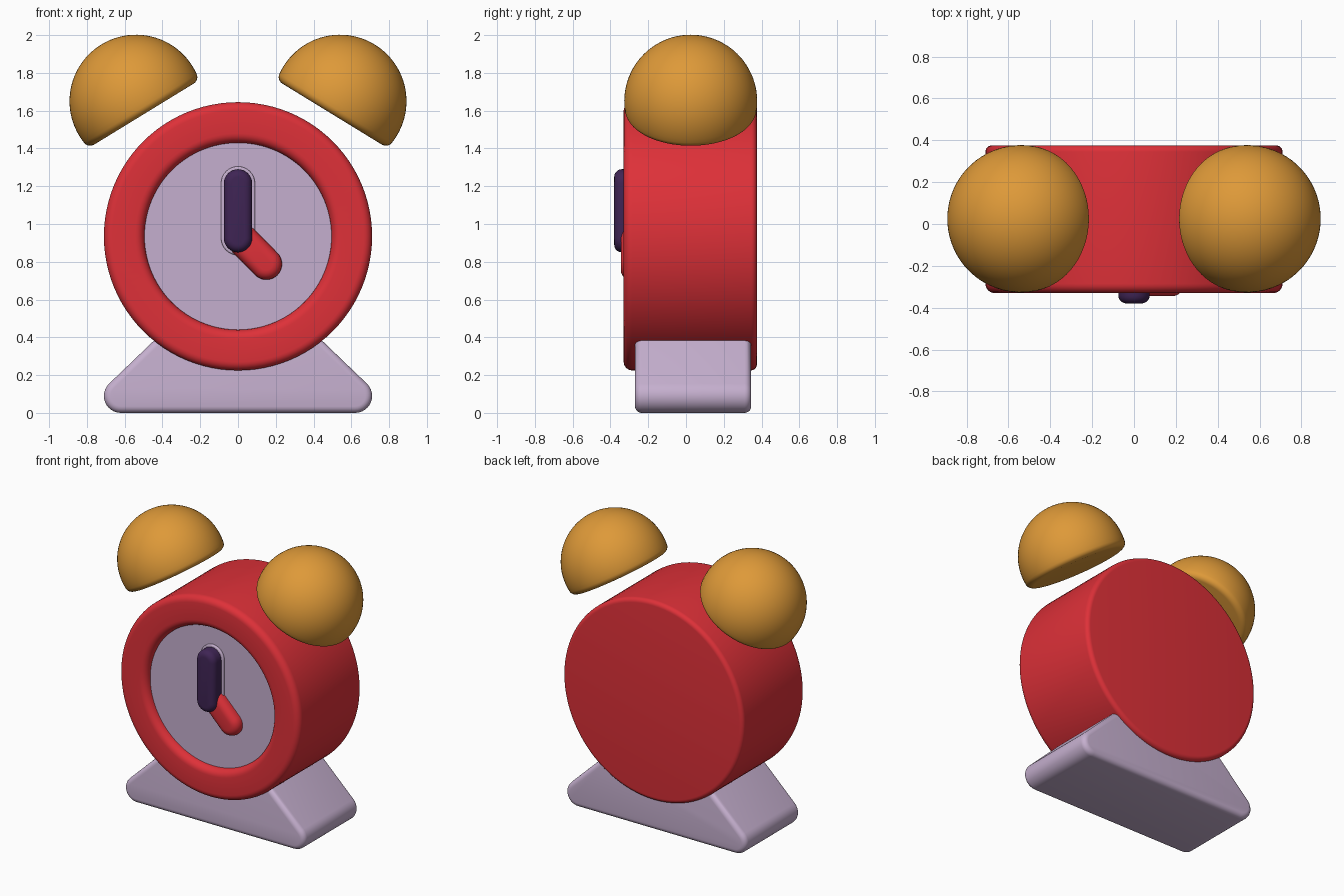
import bpy, bmesh, math
from mathutils import Matrix

if "Cube" in bpy.data.objects:
    bpy.data.objects.remove(bpy.data.objects["Cube"])


def material(name, rgb):
    m = bpy.data.materials.new(name)
    m.diffuse_color = (*rgb, 1)
    m.use_nodes = True
    m.node_tree.nodes["Principled BSDF"].inputs["Base Color"].default_value = m.diffuse_color
    return m


RED = material("red", (0.73, 0.030, 0.040))
GOLD = material("gold", (0.73, 0.32, 0.040))
LAVENDER = material("lavender", (0.56, 0.43, 0.62))
PURPLE = material("dark_purple", (0.050, 0.018, 0.090))


def arc(cx, cy, r, a0, a1, n=6):
    angles = [math.radians(a0 + (a1 - a0) * i / n) for i in range(n + 1)]
    return [(cx + r * math.cos(a), cy + r * math.sin(a)) for a in angles]


def finish(name, bm, mats):
    bmesh.ops.recalc_face_normals(bm, faces=bm.faces)
    me = bpy.data.meshes.new(name)
    bm.to_mesh(me)
    bm.free()
    for m in mats:
        me.materials.append(m)
    ob = bpy.data.objects.new(name, me)
    bpy.context.collection.objects.link(ob)
    bpy.ops.object.select_all(action='DESELECT')
    ob.select_set(True)
    bpy.context.view_layer.objects.active = ob
    bpy.ops.object.shade_smooth_by_angle(angle=math.radians(35))
    return ob


def lathe(profile, steps=96):
    """Spin an (r, z) profile around z."""
    bm = bmesh.new()
    vs = [bm.verts.new((r, 0, z)) for r, z in profile]
    es = [bm.edges.new(p) for p in zip(vs, vs[1:])]
    bmesh.ops.spin(bm, geom=vs + es, cent=(0, 0, 0), axis=(0, 0, 1),
                   angle=math.tau, steps=steps, use_duplicate=False)
    bmesh.ops.remove_doubles(bm, verts=bm.verts, dist=1e-5)
    return bm


def prism(name, outline, front, back, bevel, mat, both=False):
    """Extrude an (x, z) outline along y and round its end edges."""
    bm = bmesh.new()
    face = bm.faces.new([bm.verts.new((x, front, z)) for x, z in outline])
    new = bmesh.ops.extrude_face_region(bm, geom=[face], use_keep_orig=True)["geom"]
    bmesh.ops.translate(bm, vec=(0, back - front, 0),
                        verts=[g for g in new if isinstance(g, bmesh.types.BMVert)])
    bmesh.ops.recalc_face_normals(bm, faces=bm.faces)
    ends = [front, back] if both else [front]
    edges = [e for e in bm.edges
             if any(all(abs(v.co.y - y) < 1e-5 for v in e.verts) for y in ends)]
    bmesh.ops.bevel(bm, geom=edges, offset=bevel, segments=5, profile=0.5, affect='EDGES')
    return finish(name, bm, [mat])


def capsule(x0, z0, x1, z1, r):
    a = math.degrees(math.atan2(z1 - z0, x1 - x0))
    return arc(x1, z1, r, a - 90, a + 90, 16) + arc(x0, z0, r, a + 90, a + 270, 16)


CZ = 0.935   # height of the clock centre

# Round case with rolled front rim and sunken dial
body = lathe([(0, -0.375)] + arc(0.68, -0.345, 0.03, -90, 0)
             + arc(0.665, 0.285, 0.045, 0, 90)
             + arc(0.545, 0.28, 0.05, 90, 180) + [(0, 0.28)])
for f in body.faces:
    c = f.calc_center_median()
    if c.z > 0.2799 and c.xy.length < 0.494 and abs(f.normal.z) > 0.99:
        f.material_index = 1
body.transform(Matrix.Translation((0, 0, CZ)) @ Matrix.Rotation(math.pi / 2, 4, 'X'))
finish("clock_case", body, [RED, LAVENDER])

# Two tilted bells
for side, s in (("left", -1), ("right", 1)):
    bell = lathe([(0, -0.08)] + arc(0.3094, -0.04, 0.04, -90, -7.4)
                 + arc(0, 0, 0.352, -7.4, 90, 24)[1:], 64)
    bell.transform(Matrix.Translation((s * 0.54, 0.025, 1.65))
                   @ Matrix.Rotation(s * math.radians(31.5), 4, 'Y'))
    finish(side + "_bell", bell, [GOLD])

# Base with sloped, rounded shoulders
half = arc(0.62, 0.09, 0.09, -90, 46, 12) + [(0.406, 0.42)]
prism("base", half + [(-x, z) for x, z in reversed(half)],
      -0.27, 0.345, 0.035, LAVENDER, both=True)

# Hands, with a thin raised surround behind the minute hand
prism("minute_hand_surround", capsule(0, 0.925, 0, 1.215, 0.09), -0.295, -0.275, 0.008, LAVENDER)
prism("hour_hand", capsule(0.03, 0.91, 0.15, 0.788, 0.083), -0.345, -0.275, 0.05, RED)
prism("minute_hand", capsule(0, 0.925, 0, 1.215, 0.075), -0.38, -0.275, 0.04, PURPLE)
